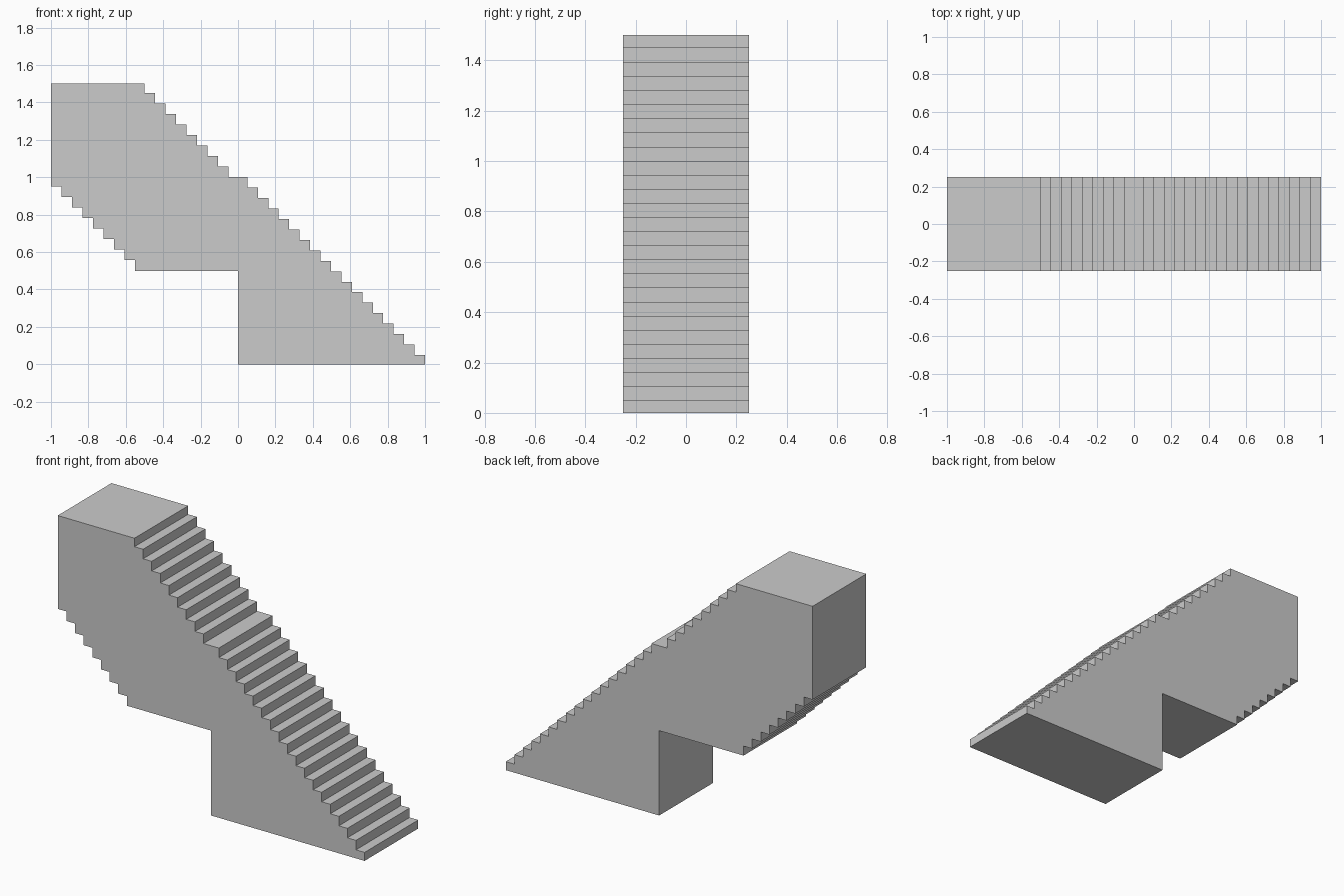
import bpy, bmesh

if "Cube" in bpy.data.objects:
    bpy.data.objects.remove(bpy.data.objects["Cube"])

HALF_WIDTH = 0.25


def zigzag(x, z, dx, dz, count):
    """Stepped run: each step moves vertically, then horizontally."""
    pts = []
    for k in range(count):
        pts.append((x + dx * k, z + dz * (k + 1)))
        pts.append((x + dx * (k + 1), z + dz * (k + 1)))
    return pts


LOW = 0.95 / 17   # lower flight step
UP = 0.45 / 8     # upper flight and soffit step

# Side profile: foot, lower flight, half landing, upper flight, top landing
profile = [(0, 0), (1, 0), (1, 0.05), (1 - LOW, 0.05)]
profile += zigzag(1 - LOW, 0.05, -LOW, LOW, 16)
profile += [(0.05, 1.0), (-0.05, 1.0)]
profile += zigzag(-0.05, 1.0, -UP, UP, 8)
profile += [(-0.5, 1.5), (-1, 1.5)]

# Stepped underside, then the flat soffit back to the foot
soffit = [(-0.55, 0.5)] + zigzag(-0.55, 0.5, -UP, UP, 8)
profile += soffit[::-1] + [(0, 0.5)]

# Extrude the profile across the stair width
bm = bmesh.new()
face = bm.faces.new([bm.verts.new((x, -HALF_WIDTH, z)) for x, z in profile])
ext = bmesh.ops.extrude_face_region(bm, geom=[face], use_keep_orig=True)
verts = [g for g in ext["geom"] if isinstance(g, bmesh.types.BMVert)]
bmesh.ops.translate(bm, verts=verts, vec=(0, 2 * HALF_WIDTH, 0))
bmesh.ops.recalc_face_normals(bm, faces=bm.faces)

mesh = bpy.data.meshes.new("staircase")
bm.to_mesh(mesh)
bm.free()
bpy.context.collection.objects.link(bpy.data.objects.new("staircase", mesh))
